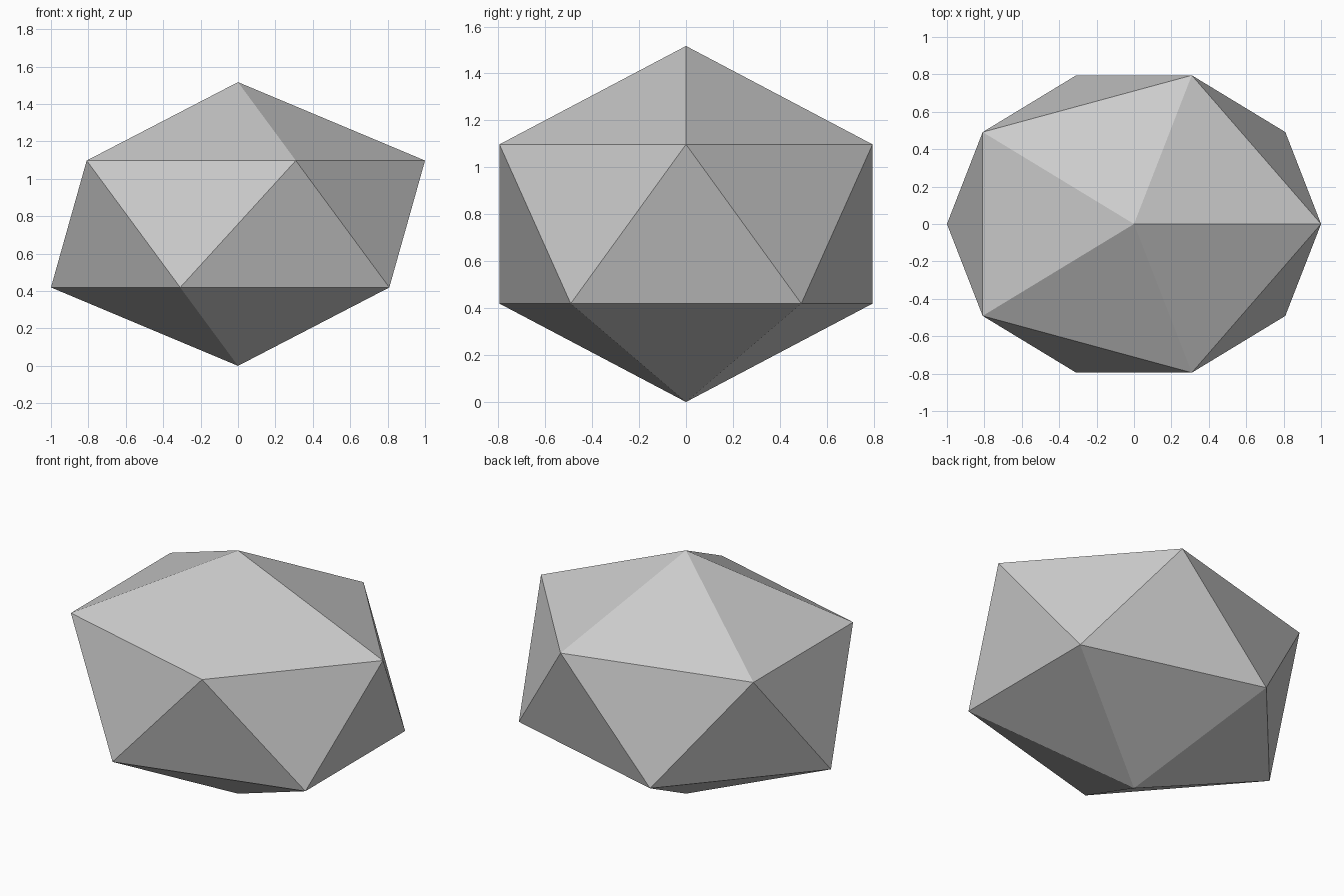
import bpy

if "Cube" in bpy.data.objects:
    bpy.data.objects.remove(bpy.data.objects["Cube"])

# Rock: a flat-faced icosahedron, squashed in depth and height
HEIGHT = 1.517
bpy.ops.mesh.primitive_ico_sphere_add(subdivisions=1, radius=1.0,
                                      location=(0, 0, HEIGHT / 2))
rock = bpy.context.object
rock.name = "rock"

# The widest ring reaches x = 1.0 and y = 0.795
rock.scale = (1.0 / 0.8944, 0.795 / 0.8507, HEIGHT / 2)
bpy.ops.object.transform_apply(location=False, rotation=False, scale=True)
bpy.ops.object.shade_flat()
